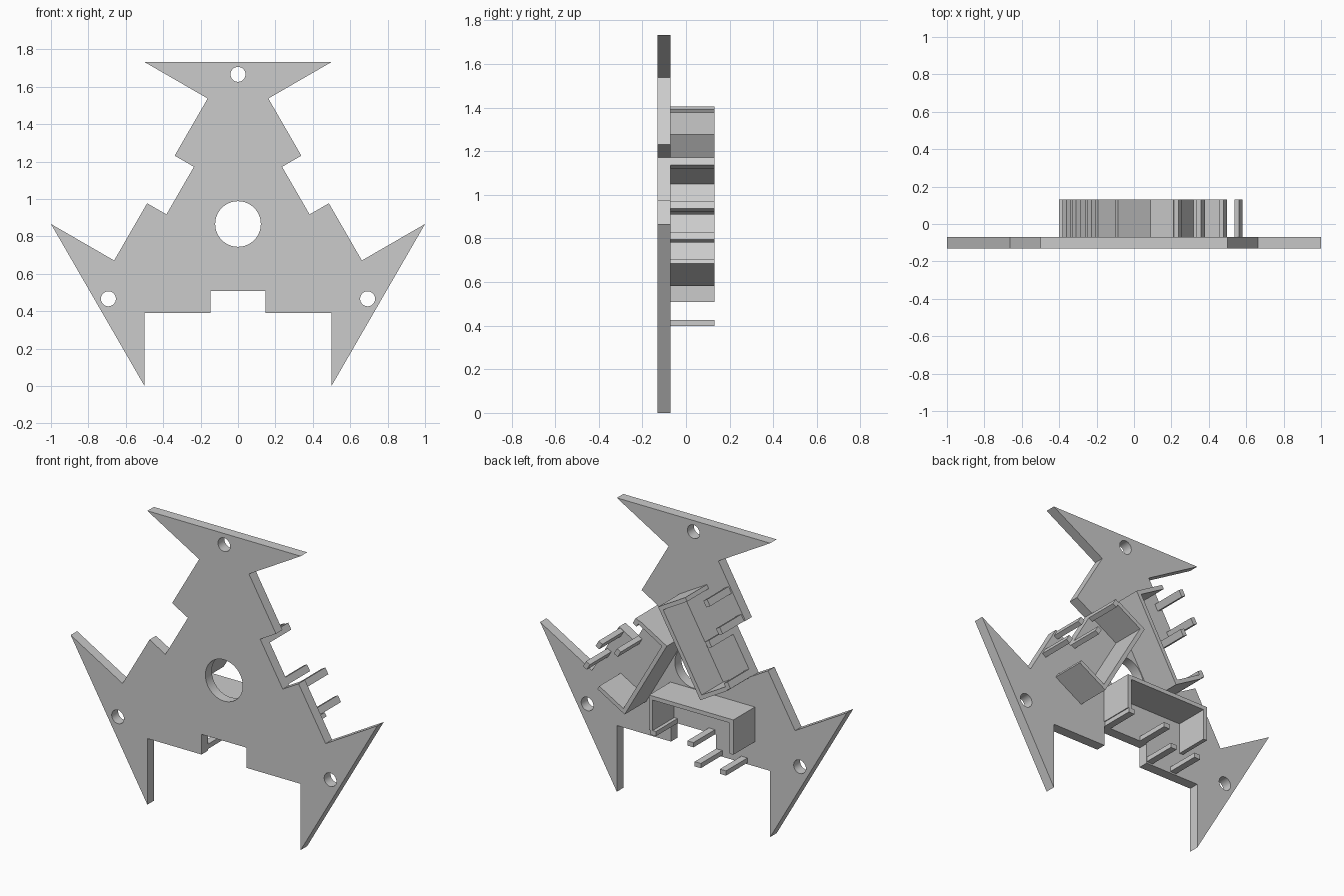
import bpy, bmesh, math

cube = bpy.data.objects.get("Cube")
if cube:
    bpy.data.objects.remove(cube, do_unlink=True)

CENTRE_Z = 0.866
BACK, FACE, FRONT = 0.13, -0.07, -0.13   # depth levels along y

grey = bpy.data.materials.new("light_grey")
grey.use_nodes = True
colour = (0.6, 0.6, 0.6, 1)
grey.diffuse_color = colour
grey.node_tree.nodes["Principled BSDF"].inputs["Base Color"].default_value = colour


def turn(points, step):
    """Rotate points about the centre by a number of thirds of a turn."""
    a = step * math.tau / 3
    c, s = math.cos(a), math.sin(a)
    return [(u * c - v * s, u * s + v * c) for u, v in points]


def circle(u, v, radius, sides):
    return [(u + radius * math.cos(i * math.tau / sides),
             v + radius * math.sin(i * math.tau / sides)) for i in range(sides)]


def rect(u0, u1, v0, v1):
    return [(u0, v0), (u1, v0), (u1, v1), (u0, v1)]


def prism(name, loops, y0, y1):
    """Fill closed loops (outline plus holes) and extrude them along y."""
    bm = bmesh.new()
    for loop in loops:
        vs = [bm.verts.new((u, y0, CENTRE_Z + v)) for u, v in loop]
        for a, b in zip(vs, vs[1:] + vs[:1]):
            bm.edges.new((a, b))
    bmesh.ops.triangle_fill(bm, edges=bm.edges[:], use_beauty=True, normal=(0, -1, 0))
    ext = bmesh.ops.extrude_face_region(bm, geom=bm.faces[:], use_keep_orig=True)
    moved = [g for g in ext["geom"] if isinstance(g, bmesh.types.BMVert)]
    bmesh.ops.translate(bm, verts=moved, vec=(0, y1 - y0, 0))
    bmesh.ops.recalc_face_normals(bm, faces=bm.faces[:])
    mesh = bpy.data.meshes.new(name)
    bm.to_mesh(mesh)
    bm.free()
    mesh.materials.append(grey)
    obj = bpy.data.objects.new(name, mesh)
    bpy.context.collection.objects.link(obj)
    return obj


# Three-pointed plate: one side with its notch, repeated around the centre
side = [(-0.5, -0.866), (-0.5, -0.476), (-0.147, -0.476), (-0.147, -0.357),
        (0.147, -0.357), (0.147, -0.476), (0.5, -0.476), (0.5, -0.866)]
outline = [p for k in range(3) for p in turn(side, k)]
holes = [circle(0, 0, 0.122, 48)]
holes += [turn(circle(0, 0.8, 0.04, 32), k)[:] for k in range(3)]
plate = prism("base_plate", [outline] + holes, FRONT, FACE)
bpy.context.view_layer.objects.active = plate
plate.select_set(True)
bpy.ops.object.shade_smooth_by_angle(angle=math.radians(30))
plate.select_set(False)

# U-shaped holder, open outwards and to the back
L, R, LOW, TOP, T = -0.4, 0.15, -0.331, -0.126, 0.024
holder = [(L, LOW), (L, TOP), (R, TOP), (R, LOW), (R - T, LOW),
          (R - T, TOP - T), (L + T, TOP - T), (L + T, LOW)]

# Guide prongs: an inner pair and an outer pair
prongs = [rect(u, u + 0.04, v, v + 0.028)
          for u, v in [(0.105, -0.357), (-0.14, -0.357),
                       (-0.188, -0.467), (-0.352, -0.467)]]

for k, place in enumerate(["lower", "left", "right"]):
    prism(f"{place}_holder", [turn(holder, k)], FACE, BACK)
    for n, prong in enumerate(prongs):
        prism(f"{place}_prong_{n + 1}", [turn(prong, k)], FACE, BACK)
